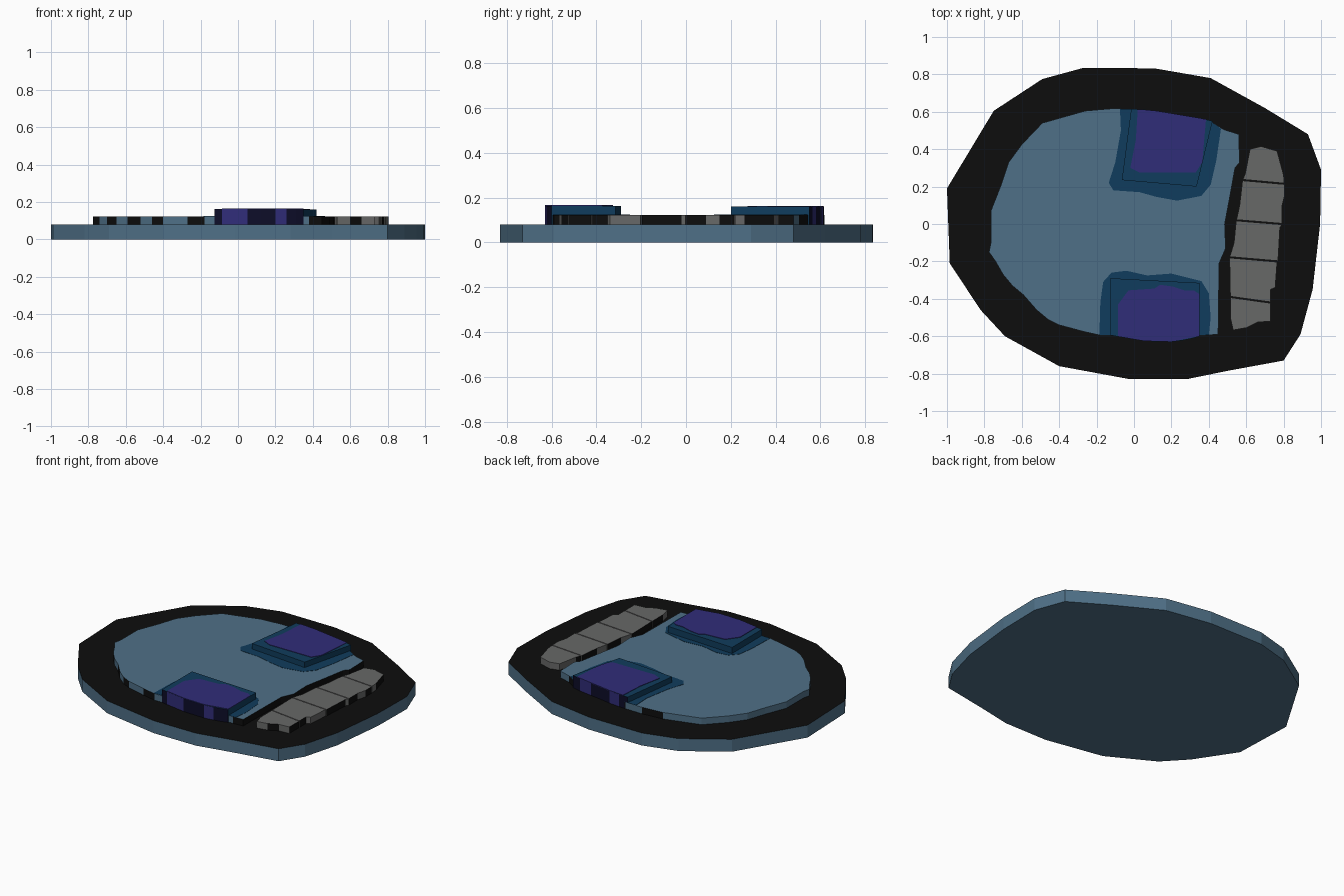
import bpy, bmesh


def mat(name, rgb):
    m = bpy.data.materials.new(name)
    m.diffuse_color = (*rgb, 1)
    return m


BLUE = mat("steel_blue", (0.078, 0.162, 0.242))
BLACK = mat("black", (0.004, 0.004, 0.004))
TEAL = mat("deep_teal", (0.005, 0.046, 0.109))
PURPLE = mat("purple", (0.03, 0.026, 0.19))
NAVY = mat("dark_navy", (0.004, 0.004, 0.022))
GREY = mat("grey", (0.135, 0.138, 0.136))


def plate(name, pts, z0, z1, mats, side=None):
    """Extruded outline; mats[0] is the top, side(normal, mid, i) picks the rest."""
    bm = bmesh.new()
    lo = [bm.verts.new((x, y, z0)) for x, y in pts]
    hi = [bm.verts.new((x, y, z1)) for x, y in pts]
    bm.faces.new(lo[::-1])
    bm.faces.new(hi)
    n = len(pts)
    for i in range(n):
        j = (i + 1) % n
        bm.faces.new((lo[i], lo[j], hi[j], hi[i]))
    bmesh.ops.recalc_face_normals(bm, faces=bm.faces[:])
    for i, f in enumerate(bm.faces):
        f.normal_update()
        if f.normal.z < 0.5 and side:
            f.material_index = side(f.normal, f.calc_center_median(), i)
    me = bpy.data.meshes.new(name)
    bm.to_mesh(me)
    bm.free()
    for m in mats:
        me.materials.append(m)
    ob = bpy.data.objects.new(name, me)
    bpy.context.collection.objects.link(ob)
    return ob


# Base slab: black top, blue sides and underside
base = [(-0.27, 0.835), (-0.49, 0.775), (-0.75, 0.605), (-1.0, 0.19), (-0.985, -0.21),
        (-0.82, -0.46), (-0.69, -0.60), (-0.40, -0.76), (-0.02, -0.83), (0.28, -0.83),
        (0.50, -0.785), (0.80, -0.73), (0.89, -0.59), (0.955, -0.35), (0.995, 0.0),
        (1.0, 0.29), (0.93, 0.48), (0.70, 0.62), (0.41, 0.78), (0.11, 0.832)]
plate("base_slab", base, 0, 0.08, [BLACK, BLUE], lambda n, c, i: 1)

# Raised blue panel: left edge blue, other edges mixed black and blue
panel = [(0.56, 0.48), (0.48, 0.505), (0.40, 0.555), (0.20, 0.59), (0.0, 0.615),
         (-0.12, 0.617), (-0.26, 0.605), (-0.49, 0.54), (-0.60, 0.425), (-0.67, 0.33),
         (-0.71, 0.21), (-0.765, 0.07), (-0.765, -0.10), (-0.775, -0.15), (-0.74, -0.20),
         (-0.70, -0.27), (-0.65, -0.33), (-0.59, -0.38), (-0.52, -0.46), (-0.46, -0.51),
         (-0.40, -0.54), (-0.27, -0.575), (-0.18, -0.595), (0.38, -0.595), (0.45, -0.59),
         (0.455, -0.21), (0.49, -0.13), (0.485, 0.0), (0.515, 0.16), (0.54, 0.30), (0.565, 0.33)]


def panel_side(n, c, i):
    if n.z < -0.5 or n.x > 0.5:
        return 1
    if n.y > 0.4 or c.y > -0.15:
        return 0 if n.x < -0.3 else i % 2
    return i % 2


plate("blue_panel", panel, 0.08, 0.122, [BLUE, BLACK], panel_side)

# Teal borders painted on the panel
plate("rear_border", [(-0.075, 0.615), (-0.07, 0.50), (-0.10, 0.33), (-0.135, 0.22), (-0.11, 0.18),
                      (0.03, 0.17), (0.12, 0.145), (0.23, 0.125), (0.36, 0.15), (0.41, 0.21),
                      (0.44, 0.34), (0.465, 0.51), (0.40, 0.555), (0.20, 0.59), (0.0, 0.615)],
      0.121, 0.1235, [TEAL])
plate("front_border", [(-0.185, -0.593), (-0.18, -0.42), (-0.165, -0.31), (-0.12, -0.26),
                       (-0.04, -0.25), (0.07, -0.275), (0.20, -0.265), (0.36, -0.305),
                       (0.40, -0.37), (0.41, -0.50), (0.40, -0.593)],
      0.121, 0.1235, [TEAL])


# Raised blocks: teal walls inside, dark outer wall with a few purple strips
def block_side(n, c, i):
    if abs(n.y) < 0.8 or n.y * c.y < 0:
        return 0
    return 2 if i % 3 == 0 else 1


plate("rear_block", [(-0.015, 0.615), (-0.065, 0.235), (0.335, 0.20), (0.42, 0.55), (0.36, 0.565),
                     (0.27, 0.58), (0.20, 0.59), (0.12, 0.605), (0.05, 0.612)],
      0.08, 0.159, [TEAL, NAVY, PURPLE], block_side)
plate("front_block", [(-0.125, -0.595), (-0.085, -0.602), (0.05, -0.625), (0.12, -0.628), (0.20, -0.63),
                      (0.26, -0.622), (0.31, -0.612), (0.35, -0.60), (0.35, -0.315), (-0.125, -0.29)],
      0.08, 0.163, [TEAL, NAVY, PURPLE], block_side)

# Purple tops on the blocks
plate("rear_block_top", [(0.02, 0.613), (0.01, 0.45), (-0.02, 0.30), (0.03, 0.275), (0.33, 0.275),
                         (0.365, 0.33), (0.385, 0.56), (0.27, 0.58), (0.12, 0.605)],
      0.158, 0.162, [PURPLE])
plate("front_block_top", [(-0.085, -0.601), (0.05, -0.624), (0.20, -0.629), (0.35, -0.599),
                          (0.35, -0.375), (0.32, -0.355), (0.27, -0.355), (0.21, -0.335),
                          (0.14, -0.325), (0.11, -0.345), (-0.03, -0.355), (-0.085, -0.43)],
      0.162, 0.166, [PURPLE])

# Grey strip in five segments with thin seams, from rear to front
segments = [
    [(0.68, 0.415), (0.62, 0.40), (0.595, 0.27), (0.582, 0.238), (0.803, 0.218), (0.80, 0.26), (0.765, 0.39)],
    [(0.58, 0.232), (0.565, 0.10), (0.548, 0.023), (0.79, 0.003), (0.79, 0.09), (0.805, 0.15), (0.804, 0.212)],
    [(0.546, 0.017), (0.535, -0.10), (0.512, -0.175), (0.77, -0.197), (0.78, -0.02), (0.79, -0.003)],
    [(0.511, -0.181), (0.515, -0.387), (0.73, -0.417), (0.73, -0.35), (0.755, -0.34), (0.765, -0.203)],
    [(0.515, -0.393), (0.515, -0.50), (0.53, -0.567), (0.60, -0.555), (0.66, -0.525), (0.73, -0.52), (0.73, -0.423)],
]
for k, seg in enumerate(segments):
    plate(f"grey_strip_{k + 1}", seg, 0.08, 0.122, [GREY, BLACK],
          lambda n, c, i: 0 if abs(n.y) > 0.9 or i % 3 == 0 else 1)
